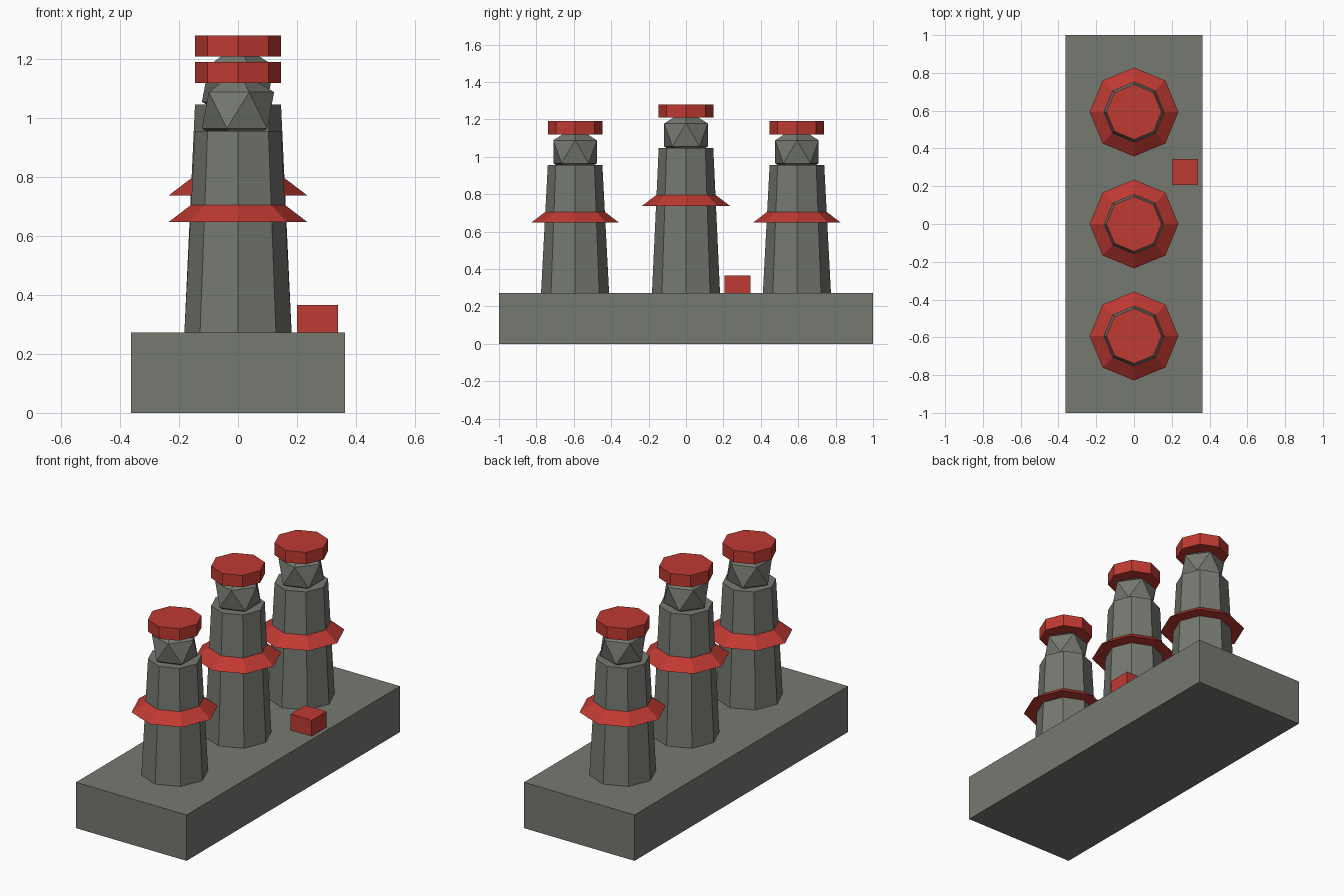
import bpy

cube = bpy.data.objects.get("Cube")
if cube:
    bpy.data.objects.remove(cube, do_unlink=True)


def make_material(name, rgb):
    mat = bpy.data.materials.new(name)
    mat.use_nodes = True
    color = (*rgb, 1.0)
    mat.diffuse_color = color
    mat.node_tree.nodes["Principled BSDF"].inputs["Base Color"].default_value = color
    return mat


STONE = make_material("grey_stone", (0.18, 0.19, 0.165))
RED = make_material("red_paint", (0.52, 0.042, 0.032))


def finish(name, mat):
    obj = bpy.context.object
    obj.name = name
    obj.data.materials.append(mat)
    return obj


def box(name, mat, center, size):
    bpy.ops.mesh.primitive_cube_add(size=1, location=center)
    obj = finish(name, mat)
    obj.scale = size
    return obj


def octagon(name, mat, y, bottom, top, r_bottom, r_top):
    # Eight-sided frustum with corners on the x and y axes
    bpy.ops.mesh.primitive_cone_add(
        vertices=8, radius1=r_bottom, radius2=r_top, depth=top - bottom,
        location=(0, y, (bottom + top) / 2))
    return finish(name, mat)


BASE_TOP = 0.272


def tower(name, y, lift):
    octagon(name + "_tower_body", STONE, y, BASE_TOP, 0.956 + lift, 0.182, 0.146)
    octagon(name + "_tower_skirt", RED, y, 0.648 + lift, 0.709 + lift, 0.235, 0.155)
    # Faceted neck between the body and the cap
    bpy.ops.mesh.primitive_ico_sphere_add(
        subdivisions=1, radius=0.137, location=(0, y, 1.027 + lift))
    finish(name + "_tower_neck", STONE)
    octagon(name + "_tower_cap", RED, y, 1.12 + lift, 1.191 + lift, 0.146, 0.146)


# Plinth
box("base_block", STONE, (0, 0, BASE_TOP / 2), (0.725, 2, BASE_TOP))

# Three towers, the middle one raised
for name, y, lift in (("front", -0.593, 0), ("middle", 0, 0.09), ("back", 0.593, 0)):
    tower(name, y, lift)

# Small crate, partly sunk into the plinth
box("red_crate", RED, (0.27, 0.275, 0.297), (0.138, 0.138, 0.138))
